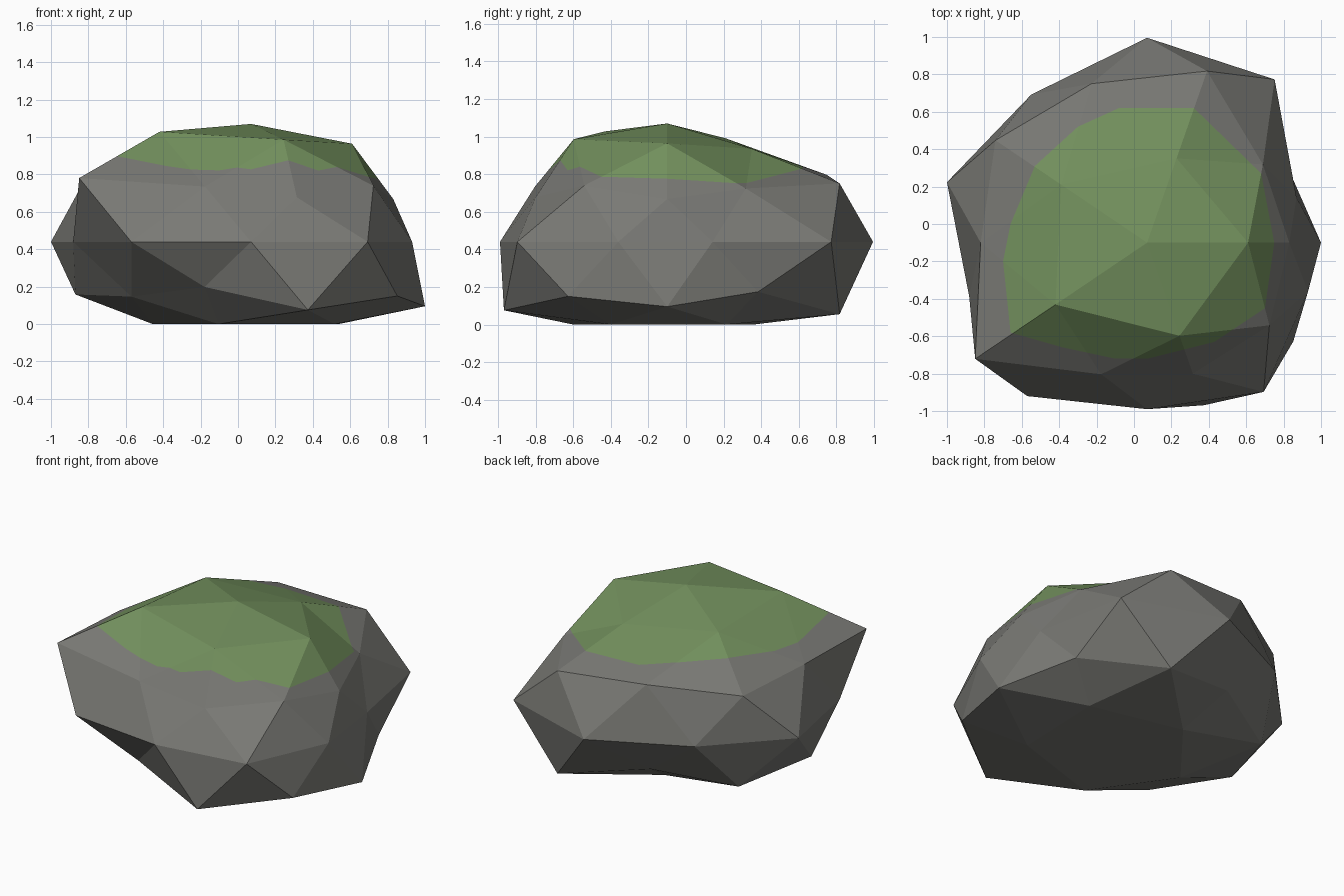
import bpy, bmesh, math
from mathutils import Vector

if "Cube" in bpy.data.objects:
    bpy.data.objects.remove(bpy.data.objects["Cube"])

CENTRE = Vector((0.07, -0.10, 0.44))
SCALE = Vector((1.0, 0.93, 0.60))

# Radius of each vertex per ring: (unit height, radii in order of azimuth)
RINGS = [
    (1.0, [1.05]),
    (0.851, [1.152, 1.07, 1.027, 0.97, 1.08]),
    (0.526, [0.935, 0.95, 0.90, 1.13, 1.046]),
    (0.447, [1.27, 0.885, 0.85, 1.16, 1.12]),
    (0.0, [1.0, 1.09, 0.957, 1.06, 0.905, 0.84, 1.16, 1.178, 1.053, 1.125]),
    (-0.447, [0.90, 1.08, 0.99, 0.96, 1.05]),
    (-0.526, [0.93, 1.155, 1.093, 1.22, 1.09]),
    (-0.851, [1.075, 1.05, 1.1, 0.99, 1.0]),
    (-1.0, [1.0]),
]

# Outline of the moss seen from above (convex, counter-clockwise)
MOSS = [(-.66, -.58), (-.38, -.66), (-.10, -.72), (.07, -.72), (.43, -.63),
        (.70, -.45), (.75, -.10), (.68, .27), (.32, .62), (-.08, .62),
        (-.30, .52), (-.53, .31), (-.66, 0.0), (-.70, -.20)]


def material(name, rgb):
    m = bpy.data.materials.new(name)
    m.diffuse_color = (*rgb, 1.0)
    m.use_nodes = True
    m.node_tree.nodes["Principled BSDF"].inputs["Base Color"].default_value = m.diffuse_color
    return m


def azimuth(v):
    a = math.degrees(math.atan2(v.co.y, v.co.x))
    return a + 360 if a < -170 else a


# Boulder: icosphere pushed in and out, squashed, flattened on the ground
bm = bmesh.new()
bmesh.ops.create_icosphere(bm, subdivisions=2, radius=1.0)
rings = [sorted([v for v in bm.verts if abs(v.co.z - z) < 0.02], key=azimuth)
         for z, _ in RINGS]
for ring, (_, radii) in zip(rings, RINGS):
    for v, r in zip(ring, radii):
        v.co = CENTRE + v.co * r * SCALE
        v.co.z = max(v.co.z, 0.0)

# Moss: cut the upper faces along the outline
sides = []
for (x0, y0), (x1, y1) in zip(MOSS, MOSS[1:] + MOSS[:1]):
    sides.append((Vector((x0, y0, 0)), Vector((y1 - y0, x0 - x1, 0)).normalized()))
for point, normal in sides:
    upper = [f for f in bm.faces if f.calc_center_median().z > 0.55]
    geom = set(upper)
    for f in upper:
        geom.update(f.edges)
        geom.update(f.verts)
    bmesh.ops.bisect_plane(bm, geom=list(geom), plane_co=point, plane_no=normal, dist=1e-5)

for f in bm.faces:
    c = f.calc_center_median()
    inside = all((Vector((c.x, c.y, 0)) - p).dot(n) < 1e-4 for p, n in sides)
    f.material_index = 1 if inside and c.z > 0.6 else 0
    f.smooth = False

bmesh.ops.recalc_face_normals(bm, faces=bm.faces)
mesh = bpy.data.meshes.new("boulder")
bm.to_mesh(mesh)
bm.free()
mesh.materials.append(material("stone grey", (0.19, 0.19, 0.175)))
mesh.materials.append(material("moss green", (0.17, 0.28, 0.11)))
bpy.context.collection.objects.link(bpy.data.objects.new("boulder", mesh))
